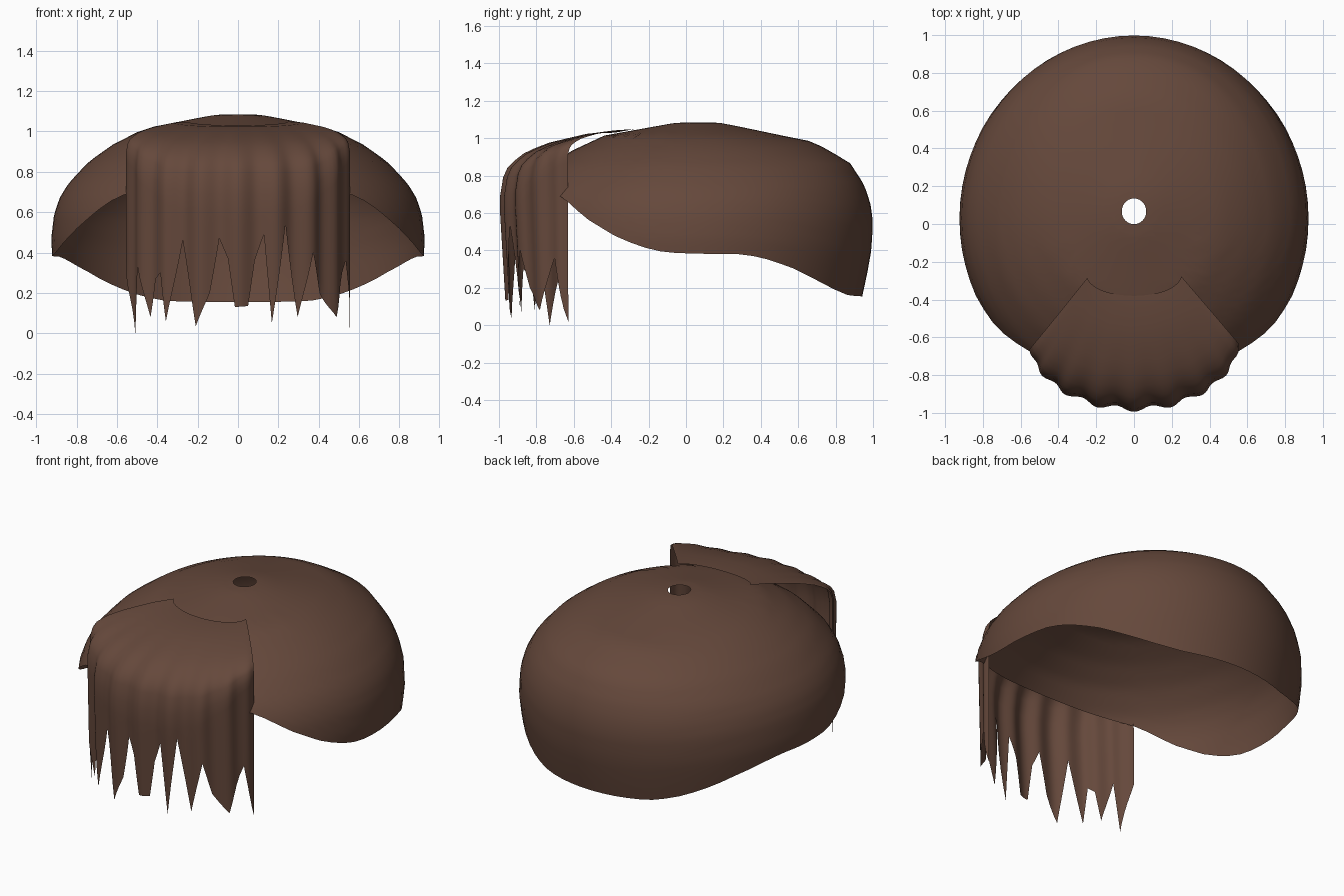
import bpy
import math

cube = bpy.data.objects.get("Cube")
if cube:
    bpy.data.objects.remove(cube, do_unlink=True)

hair = bpy.data.materials.new("dark brown hair")
hair.use_nodes = True
colour = (0.13, 0.065, 0.044, 1)
hair.diffuse_color = colour
bsdf = hair.node_tree.nodes["Principled BSDF"]
bsdf.inputs["Base Color"].default_value = colour
bsdf.inputs["Roughness"].default_value = 0.8


def interp(points, value):
    """Piecewise linear lookup in a list of rising (key, result) pairs."""
    if value <= points[0][0]:
        return points[0][1]
    for (a, fa), (b, fb) in zip(points, points[1:]):
        if value <= b:
            return fa + (fb - fa) * (value - a) / (b - a)
    return points[-1][1]


def sheet(name, columns, closed):
    """Skin neighbouring columns of points into one smooth sheet."""
    rows = len(columns[0])
    count = len(columns)
    verts = [p for column in columns for p in column]
    faces = []
    for c in range(count if closed else count - 1):
        a, b = c * rows, (c + 1) % count * rows
        for r in range(rows - 1):
            faces.append((a + r, a + r + 1, b + r + 1, b + r))
    mesh = bpy.data.meshes.new(name)
    mesh.from_pydata(verts, [], faces)
    mesh.polygons.foreach_set("use_smooth", [True] * len(faces))
    mesh.materials.append(hair)
    obj = bpy.data.objects.new(name, mesh)
    bpy.context.collection.objects.link(obj)
    return obj


# Cap: dome with a crown hole, cut off along a wavy rim
side_profile = [(0.07, 1.085), (0.14, 1.08), (0.5, 1.015), (0.67, 0.935), (0.8, 0.85),
                (0.91, 0.74), (0.955, 0.67), (0.985, 0.59), (1, 0.47), (0.995, 0.38), (0.95, 0.1)]
back_profile = [(0.07, 1.085), (0.14, 1.08), (0.5, 1.01), (0.66, 0.98), (0.866, 0.87),
                (0.95, 0.75), (0.985, 0.65), (1, 0.55), (0.99, 0.4), (0.965, 0.27), (0.925, 0.1)]
rim_height = [(-0.9, 0.76), (-0.66, 0.68), (-0.5, 0.56), (-0.35, 0.47), (-0.23, 0.42), (-0.1, 0.388),
              (0.1, 0.382), (0.3, 0.38), (0.4, 0.36), (0.55, 0.31), (0.8, 0.19), (0.88, 0.16), (0.95, 0.155)]
SEGMENTS, RINGS = 72, 24
cap_columns = []
for i in range(SEGMENTS):
    angle = math.tau * i / SEGMENTS
    back = max(0, math.sin(angle)) ** 2
    profile = [tuple(s + (b - s) * back for s, b in zip(p, q))
               for p, q in zip(side_profile, back_profile)]
    reach = list(enumerate(p[0] for p in profile))
    height = list(enumerate(p[1] for p in profile))
    rim = interp(rim_height, 0.03 + 0.93 * math.sin(angle))
    end = interp([(-z, k) for k, z in height], -rim)
    column = []
    for r in range(RINGS + 1):
        k = end * r / RINGS
        s = interp(reach, k)
        column.append((0.925 * s * math.cos(angle),
                       0.03 + 0.04 * (1 - s) + 0.97 * s * math.sin(angle),
                       interp(height, k)))
    cap_columns.append(column)
sheet("hair_cap", cap_columns, True)

# Fringe: fan over the brow that hangs down into ragged points
WIDTH = 0.556
teeth = [(-0.55, 0.3), (-0.515, 0), (-0.49, 0.33), (-0.44, 0.08), (-0.415, 0.27), (-0.38, 0.3),
         (-0.35, 0.06), (-0.28, 0.46), (-0.205, 0.035), (-0.14, 0.2), (-0.095, 0.47),
         (-0.05, 0.37), (-0.015, 0.13), (0.05, 0.135), (0.085, 0.36), (0.13, 0.49),
         (0.165, 0.05), (0.235, 0.54), (0.3, 0.08), (0.365, 0.4), (0.41, 0.2),
         (0.48, 0.08), (0.535, 0.36), (0.555, 0.02)]
drape = [(0, 0), (0.25, 0.015), (0.43, 0.045), (0.58, 0.07), (0.7, 0.1),
         (0.8, 0.13), (0.88, 0.17), (0.94, 0.21), (0.975, 0.26), (1, 0.36), (1, 0.45)]
HANG, STEPS = 6, 5
stations = [a + (b - a) * k / STEPS for (a, _), (b, _) in zip(teeth, teeth[1:]) for k in range(STEPS)]
stations.append(teeth[-1][0])
fringe_columns = []
for x in stations:
    q = x / WIDTH
    bulge = math.sqrt(max(0, 1 - q * q))
    wave = 0.014 * math.cos(math.asin(q) * 18) * bulge ** 0.5
    inner_x, inner_y = 0.25 * q, -0.27 - 0.11 * bulge
    outer_x, outer_y = x, -0.61 - 0.37 * bulge
    column = []
    for t, drop in drape:
        ripple = wave * t ** 3
        column.append((inner_x + (outer_x - inner_x) * t + ripple * q,
                       inner_y + (outer_y - inner_y) * t - ripple * bulge,
                       1.05 - 0.02 * bulge * (1 - t) ** 2 - drop * (1 - 0.6 * q ** 4)))
    px, py, top = column[-1]
    tip = interp(teeth, x)
    for h in range(1, HANG + 1):
        z = top + (tip - top) * h / HANG
        column.append((px, py + 0.06 * bulge * (top - z), z))
    fringe_columns.append(column)
sheet("fringe", fringe_columns, False)
